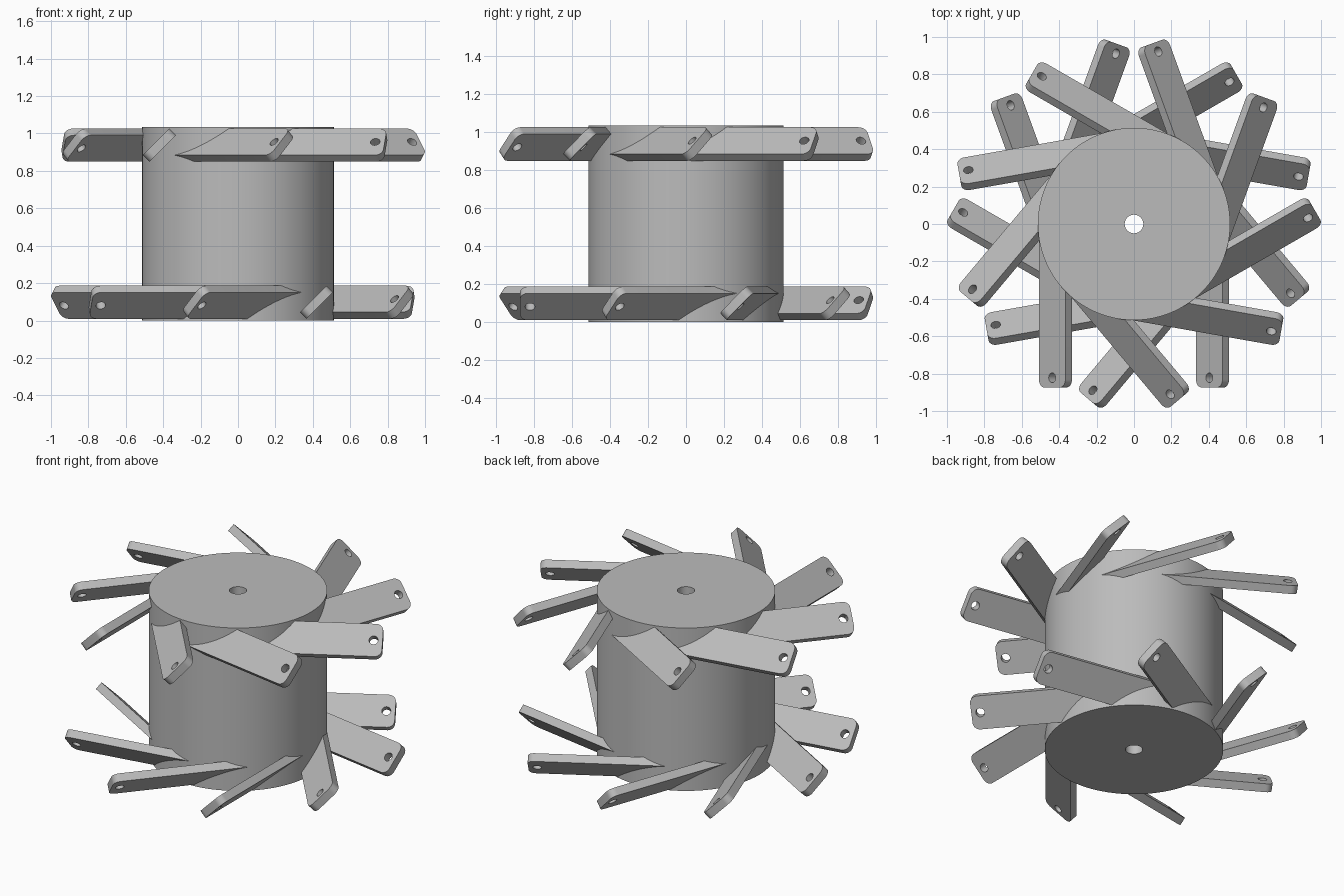
import bpy, bmesh
from math import sin, cos, pi, radians
from mathutils import Matrix

cube = bpy.data.objects.get("Cube")
if cube:
    bpy.data.objects.remove(cube, do_unlink=True)

HUB_R, HUB_H = 0.514, 1.035
WIDTH, THICK, LENGTH = 0.2, 0.05, 0.874
COUNT = 9

grey = bpy.data.materials.new("plain_grey")
grey.use_nodes = True
colour = (0.5, 0.5, 0.5, 1)
grey.diffuse_color = colour
grey.node_tree.nodes["Principled BSDF"].inputs["Base Color"].default_value = colour


def arc(cx, cy, r, start, end, n):
    return [(cx + r * cos(start + (end - start) * i / n),
             cy + r * sin(start + (end - start) * i / n)) for i in range(n + 1)]


def circle(cx, cy, r, n):
    return arc(cx, cy, r, 0, 2 * pi, n)[:-1]


def plate_mesh(name, loops, thickness):
    """Extrude a flat outline (with holes) to a solid centred on z = 0."""
    curve = bpy.data.curves.new(name, 'CURVE')
    curve.dimensions = '2D'
    curve.fill_mode = 'BOTH'
    curve.extrude = thickness / 2
    for loop in loops:
        spline = curve.splines.new('POLY')
        spline.points.add(len(loop) - 1)
        for point, (x, y) in zip(spline.points, loop):
            point.co = (x, y, 0, 1)
        spline.use_cyclic_u = True
    temp = bpy.data.objects.new(name, curve)
    bpy.context.collection.objects.link(temp)
    bpy.context.view_layer.update()
    graph = bpy.context.evaluated_depsgraph_get()
    mesh = bpy.data.meshes.new_from_object(temp.evaluated_get(graph))
    bpy.data.objects.remove(temp, do_unlink=True)
    bpy.data.curves.remove(curve)
    bm = bmesh.new()
    bm.from_mesh(mesh)
    bmesh.ops.remove_doubles(bm, verts=bm.verts, dist=0.0001)
    bmesh.ops.recalc_face_normals(bm, faces=bm.faces)
    bm.to_mesh(mesh)
    bm.free()
    mesh.name = name
    mesh.materials.clear()
    mesh.materials.append(grey)
    return mesh


def place(name, mesh, matrix):
    obj = bpy.data.objects.new(name, mesh)
    bpy.context.collection.objects.link(obj)
    obj.matrix_world = matrix
    return obj


def smooth(obj):
    bpy.ops.object.select_all(action='DESELECT')
    obj.select_set(True)
    bpy.context.view_layer.objects.active = obj
    bpy.ops.object.shade_smooth_by_angle(angle=radians(30))


# Hub drum with a central bore
hub = place("hub", plate_mesh("hub", [circle(0, 0, HUB_R, 96), circle(0, 0, 0.05, 32)], HUB_H),
            Matrix.Translation((0, 0, HUB_H / 2)))
smooth(hub)

# Blade outline: square root, rounded tip corners, bolt hole near the tip
half, r = WIDTH / 2, 0.042
outline = [(half, 0), (-half, 0)]
outline += arc(-half + r, -LENGTH + r, r, pi, 1.5 * pi, 8)
outline += arc(half - r, -LENGTH + r, r, 1.5 * pi, 2 * pi, 8)
blade = plate_mesh("blade", [outline, circle(0, -0.822, 0.026, 24)], THICK)

# Two rings of tangential blades; the lower ring is the upper one turned over
tilt = Matrix.Translation((-0.42, 0, 0.42)) @ Matrix.Rotation(radians(-45), 4, 'Y')
middle = Matrix.Translation((0, 0, HUB_H / 2))
for ring, flip in (("upper", 0), ("lower", pi)):
    for i in range(COUNT):
        turn = Matrix.Rotation(2 * pi * i / COUNT, 4, 'Z')
        obj = place(f"{ring}_blade_{i + 1}", blade,
                    middle @ turn @ Matrix.Rotation(flip, 4, 'Y') @ tilt)
        if flip == 0 and i == 0:
            smooth(obj)
